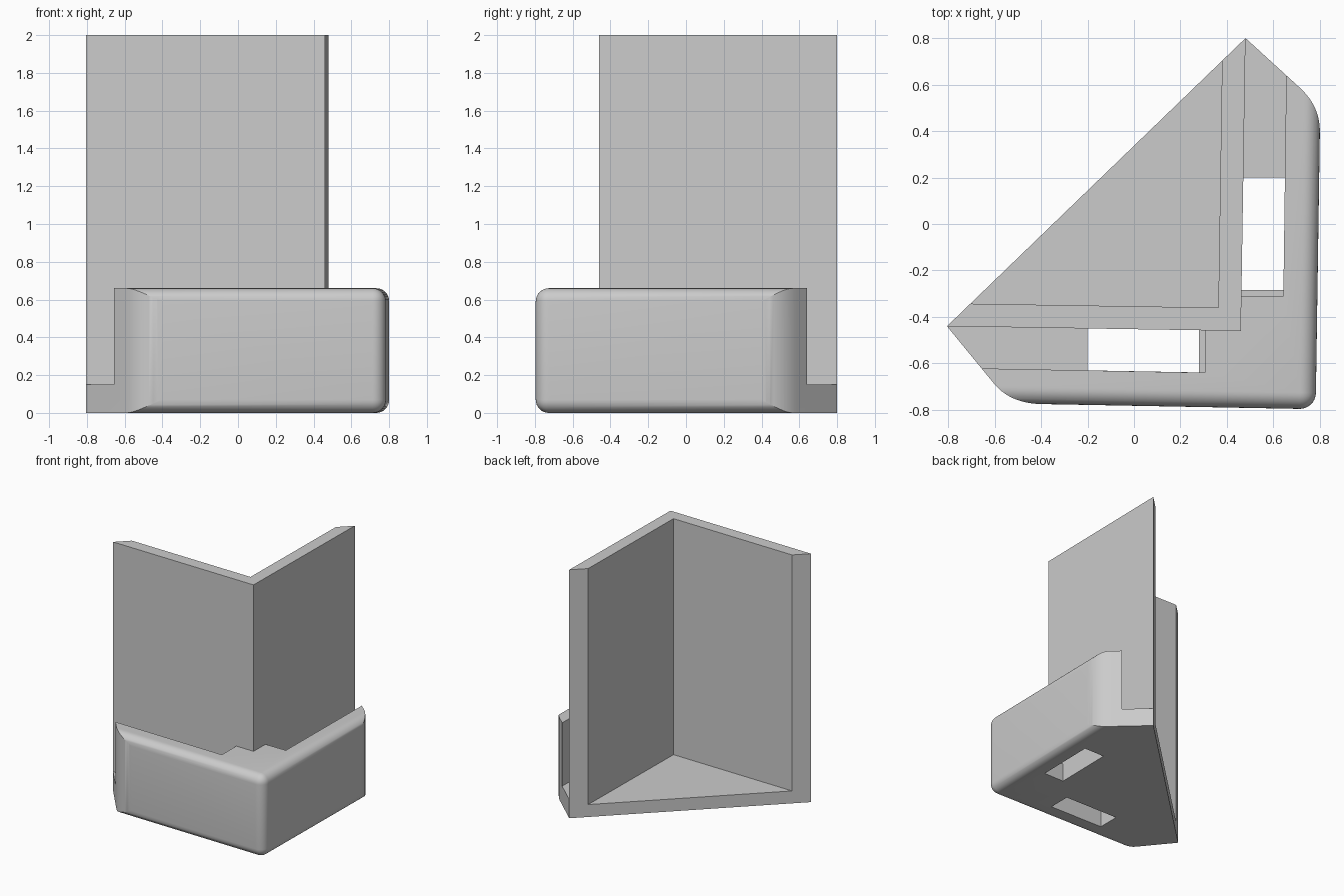
import bpy, bmesh, math

cube = bpy.data.objects.get("Cube")
if cube:
    bpy.data.objects.remove(cube, do_unlink=True)

grey = bpy.data.materials.new("plain grey")
grey.use_nodes = True
grey.diffuse_color = (0.6, 0.6, 0.6, 1)
grey.node_tree.nodes["Principled BSDF"].inputs["Base Color"].default_value = (0.6, 0.6, 0.6, 1)


def prism(name, outline, z0, z1):
    """Upright prism over a plan outline, listed anticlockwise."""
    bm = bmesh.new()
    low = [bm.verts.new((x, y, z0)) for x, y in outline]
    high = [bm.verts.new((x, y, z1)) for x, y in outline]
    n = len(outline)
    bm.faces.new(low[::-1])
    bm.faces.new(high)
    for i in range(n):
        j = (i + 1) % n
        bm.faces.new((low[i], low[j], high[j], high[i]))
    bmesh.ops.recalc_face_normals(bm, faces=bm.faces[:])
    mesh = bpy.data.meshes.new(name)
    bm.to_mesh(mesh)
    bm.free()
    mesh.materials.append(grey)
    obj = bpy.data.objects.new(name, mesh)
    bpy.context.collection.objects.link(obj)
    return obj


def apply_modifiers(obj):
    bpy.context.view_layer.objects.active = obj
    for mod in obj.modifiers[:]:
        bpy.ops.object.modifier_apply(modifier=mod.name)


def combine(obj, other, operation):
    mod = obj.modifiers.new(operation, 'BOOLEAN')
    mod.operation, mod.solver, mod.object = operation, 'EXACT', other
    apply_modifiers(obj)
    bpy.data.objects.remove(other, do_unlink=True)


def curve(a, b, c, steps=10):
    """Rounded corner from a to c, pulled towards b."""
    ts = [i / steps for i in range(steps + 1)]
    return [tuple((1 - t) ** 2 * p + 2 * t * (1 - t) * q + t * t * r
                  for p, q, r in zip(a, b, c)) for t in ts]


left_tip, right_tip = (-0.805, -0.44), (0.48, 0.80)

# Rounded corner block; its far sides lie beyond the end cuts
bracket = prism("corner_bracket", [(-1.2, -0.76), (0.782, -0.797), (0.812, 1.2), (-1.2, 1.2)], 0, 0.66)
bevel = bracket.modifiers.new("rounding", 'BEVEL')
bevel.width, bevel.segments = 0.07, 8
apply_modifiers(bracket)

# Slanted end cuts with rounded outer corners
plan = ([left_tip] + curve((-0.60, -0.69), (-0.53, -0.772), (-0.40, -0.775))
        + [(-0.40, -1), (1, -1), (1, 0.40)]
        + curve((0.80, 0.40), (0.80, 0.51), (0.71, 0.59)) + [right_tip])
combine(bracket, prism("end_cut", plan, -0.1, 0.8), 'INTERSECT')

# Two open-ended channels behind the lip
combine(bracket, prism("front_channel", [(-1, -0.615), (0.305, -0.64), (0.305, -0.40), (-1, -0.40)], 0.15, 1), 'DIFFERENCE')
combine(bracket, prism("side_channel", [(0.40, -0.31), (0.643, -0.31), (0.66, 1), (0.40, 1)], 0.15, 1), 'DIFFERENCE')

# Slots through the channel floors
combine(bracket, prism("front_slot", [(-0.20, -0.63), (0.28, -0.639), (0.28, -0.40), (-0.20, -0.40)], -0.1, 0.2), 'DIFFERENCE')
combine(bracket, prism("side_slot", [(0.40, -0.285), (0.643, -0.285), (0.652, 0.20), (0.40, 0.20)], -0.1, 0.2), 'DIFFERENCE')

# Tall corner walls, hollowed from the back above the floor
combine(bracket, prism("tall_walls", [left_tip, (0.46, -0.46), right_tip], 0, 2), 'UNION')
combine(bracket, prism("pocket", [(-1.4, -0.332), (0.363, -0.36), (0.39, 1.4), (-1.4, 1.4)], 0.1, 2.2), 'DIFFERENCE')

# Smooth roundings, sharp corners
bpy.ops.object.select_all(action='DESELECT')
bracket.select_set(True)
bpy.context.view_layer.objects.active = bracket
bpy.ops.object.shade_smooth_by_angle(angle=math.radians(25))
